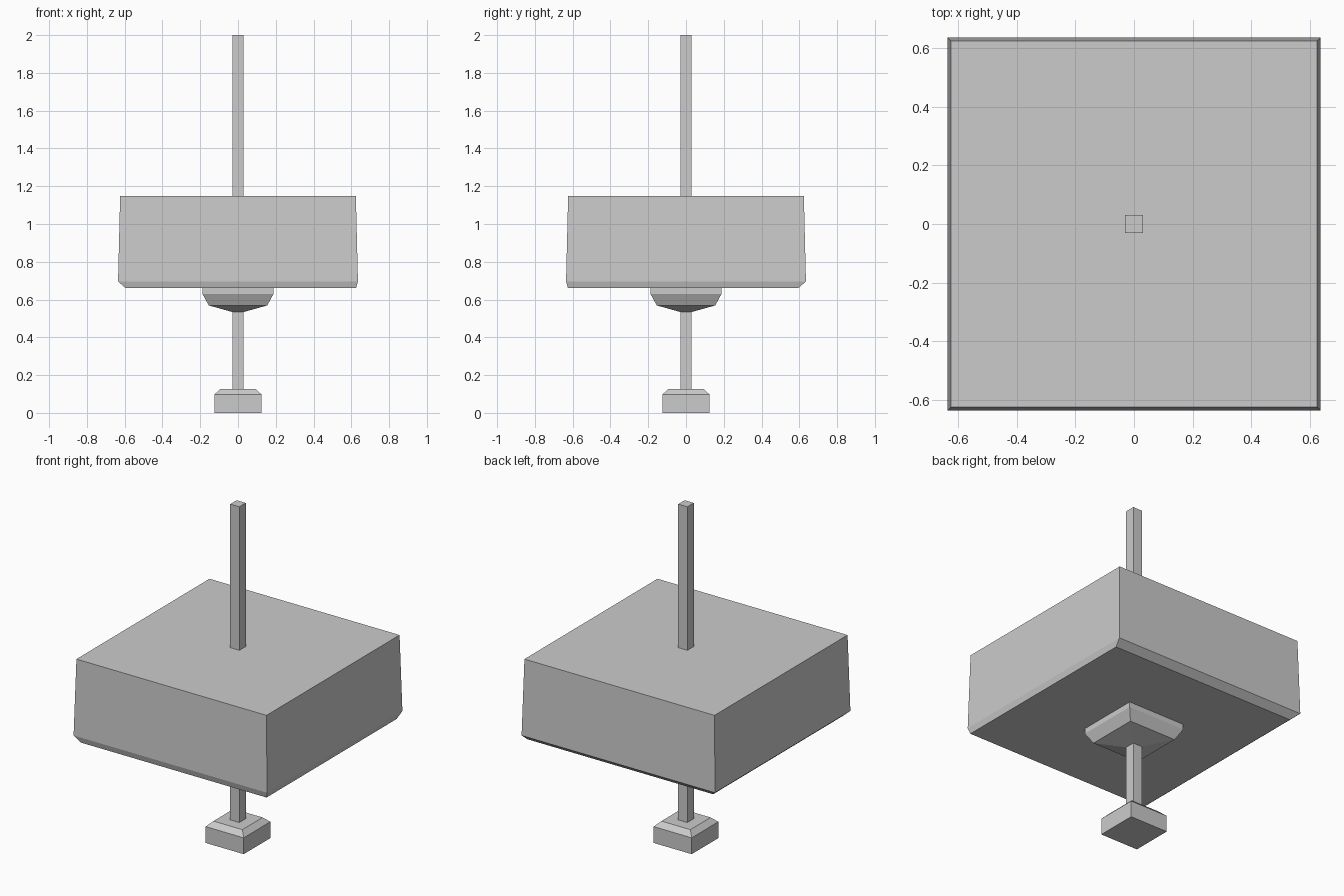
import bpy

if "Cube" in bpy.data.objects:
    bpy.data.objects.remove(bpy.data.objects["Cube"])


def rings_object(name, rings):
    """Closed solid from stacked rectangles: (x0, x1, y0, y1, z)."""
    verts, faces = [], []
    for x0, x1, y0, y1, z in rings:
        verts += [(x0, y0, z), (x1, y0, z), (x1, y1, z), (x0, y1, z)]
    for r in range(len(rings) - 1):
        a, b = r * 4, r * 4 + 4
        for i in range(4):
            j = (i + 1) % 4
            faces.append((a + i, a + j, b + j, b + i))
    n = len(verts)
    faces += [(3, 2, 1, 0), (n - 4, n - 3, n - 2, n - 1)]
    mesh = bpy.data.meshes.new(name)
    mesh.from_pydata(verts, [], faces)
    mesh.update()
    obj = bpy.data.objects.new(name, mesh)
    bpy.context.collection.objects.link(obj)
    return obj


def square(h, z):
    return (-h, h, -h, h, z)


# Foot block with bevelled top
rings_object("foot", [square(0.125, 0), square(0.125, 0.097), square(0.095, 0.126)])

# Long square rod running through everything
rings_object("rod", [square(0.03, 0.126), square(0.03, 2.0)])

# Tapered collar under the big block
rings_object("collar", [square(0.03, 0.534), square(0.155, 0.569),
                        square(0.188, 0.63), square(0.188, 0.661)])

# Big block, slightly tapered, with an uneven bevel around the bottom
rings_object("block", [(-0.595, 0.625, -0.625, 0.595, 0.661),
                       square(0.635, 0.696), square(0.624, 1.148)])
